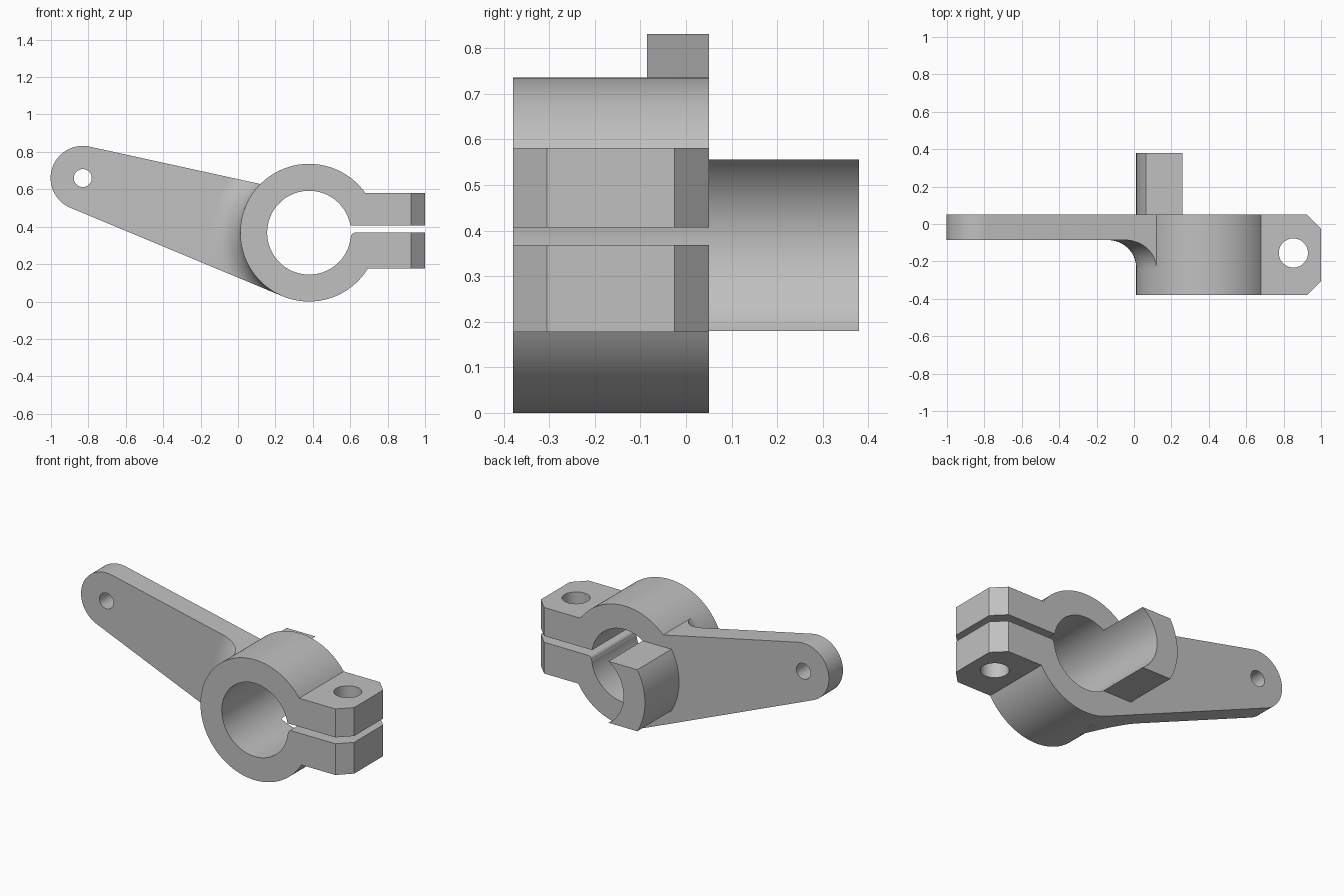
import bpy, bmesh
from math import sin, cos, asin, acos, atan2, hypot, radians, pi, tau

if "Cube" in bpy.data.objects:
    bpy.data.objects.remove(bpy.data.objects["Cube"], do_unlink=True)

# Main dimensions, as (x, z) centres and radii
HUB, HUB_R, BORE_R = (0.38, 0.368), 0.368, 0.224
EYE, EYE_R, PIN_R = (-0.83, 0.66), 0.172, 0.048
FRONT, ARM_FRONT, BACK, TAB_BACK = -0.38, -0.086, 0.05, 0.38
FILLET = 0.15

steel = bpy.data.materials.new("light grey metal")
steel.use_nodes = True
steel.diffuse_color = (0.53, 0.53, 0.53, 1)
steel.node_tree.nodes["Principled BSDF"].inputs["Base Color"].default_value = (0.53, 0.53, 0.53, 1)


def arc(centre, r, a0, a1, n):
    """Points along an arc, both ends included."""
    angles = [a0 + (a1 - a0) * i / n for i in range(n + 1)]
    return [(centre[0] + r * cos(a), centre[1] + r * sin(a)) for a in angles]


def finish(name, bm):
    bmesh.ops.recalc_face_normals(bm, faces=bm.faces)
    mesh = bpy.data.meshes.new(name)
    bm.to_mesh(mesh)
    bm.free()
    mesh.materials.append(steel)
    obj = bpy.data.objects.new(name, mesh)
    bpy.context.collection.objects.link(obj)
    return obj


def extruded(profile, y0, y1):
    """Solid with an (x, z) profile running from y0 to y1."""
    bm = bmesh.new()
    face = bm.faces.new([bm.verts.new((x, y0, z)) for x, z in profile])
    new = bmesh.ops.extrude_face_region(bm, geom=[face])["geom"]
    verts = [v for v in new if isinstance(v, bmesh.types.BMVert)]
    bmesh.ops.translate(bm, verts=verts, vec=(0, y1 - y0, 0))
    return bm


def revolved(profile, n):
    """Ring with an (r, y) profile turned about the hub axis."""
    bm = bmesh.new()
    rings = []
    for i in range(n):
        a = tau * i / n
        rings.append([bm.verts.new((HUB[0] + r * cos(a), y, HUB[1] + r * sin(a)))
                      for r, y in profile])
    m = len(profile)
    for i in range(n):
        p, q = rings[i], rings[(i + 1) % n]
        for j in range(m):
            k = (j + 1) % m
            bm.faces.new((p[j], p[k], q[k], q[j]))
    return bm


def cut(obj, cutter):
    cutter.hide_render = True
    mod = obj.modifiers.new("cut", "BOOLEAN")
    mod.operation, mod.solver, mod.object = "DIFFERENCE", "EXACT", cutter
    bpy.context.view_layer.objects.active = obj
    bpy.ops.object.modifier_apply(modifier=mod.name)
    bpy.data.objects.remove(cutter, do_unlink=True)


# Split clamp: ring and two lugs in one profile
LUG_TOP, LUG_LOW, SLIT_TOP, SLIT_LOW = 0.581, 0.177, 0.407, 0.368
cz = HUB[1]
profile = arc(HUB, HUB_R, asin((LUG_TOP - cz) / HUB_R), tau + asin((LUG_LOW - cz) / HUB_R), 110)
profile += [(1, LUG_LOW), (1, SLIT_LOW)]
profile += arc((0.627, 0.345), 0.023, pi / 2, pi, 8)
profile += arc(HUB, BORE_R, tau - radians(6.5), asin((SLIT_TOP - cz) / BORE_R), 110)
profile += [(1, SLIT_TOP), (1, LUG_TOP)]
bm = extruded(profile, FRONT, BACK)
corners = [e for e in bm.edges
           if all(v.co.x > 0.999 for v in e.verts)
           and abs(e.verts[0].co.y - e.verts[1].co.y) < 0.001]
bmesh.ops.bevel(bm, geom=corners, offset=0.075, segments=1, profile=0.5, affect="EDGES")
clamp = finish("split_clamp", bm)

# Bolt hole through both lugs
bpy.ops.mesh.primitive_cylinder_add(vertices=64, radius=0.078, depth=2, location=(0.852, -0.155, 0.4))
cut(clamp, bpy.context.object)

# Lever arm: round eye, lower edge tangent to the hub, upper edge running into it
dx, dz = EYE[0] - HUB[0], EYE[1] - HUB[1]
low = atan2(dz, dx) + acos((HUB_R - EYE_R) / hypot(dx, dz))
top = radians(135)
meet = (HUB[0] + HUB_R * cos(top), HUB[1] + HUB_R * sin(top))
ex, ez = meet[0] - EYE[0], meet[1] - EYE[1]
eye_top = atan2(ez, ex) + acos(EYE_R / hypot(ex, ez))
profile = arc(EYE, EYE_R, eye_top, low, 48)
profile += arc(HUB, HUB_R, low, low, 1)[:1]
profile += arc(HUB, HUB_R - 0.008, low, top, 40)
profile += [meet]
arm = finish("lever_arm", extruded(profile, -0.3, BACK))

# Thin the arm, leaving a fillet that sweeps round the hub
edge = arc((HUB_R + FILLET, ARM_FRONT - FILLET), FILLET, pi, pi / 2, 20)
ring = [(0.3, -0.6), (0.3, ARM_FRONT - FILLET)] + edge + [(2, ARM_FRONT), (2, -0.6)]
cut(arm, finish("fillet_cutter", revolved(ring, 180)))
cut(arm, finish("pin_cutter", extruded(arc(EYE, PIN_R, 0, tau, 48)[:-1], -1, 1)))

# Rear tab: slice of the ring between two level planes
HALF = 0.188
outer, inner = asin(HALF / HUB_R), asin(HALF / BORE_R)
profile = arc(HUB, HUB_R, pi - outer, pi + outer, 32) + arc(HUB, BORE_R, pi + inner, pi - inner, 40)
tab = finish("rear_tab", extruded(profile, BACK, TAB_BACK))

# Smooth the round surfaces, keep the edges crisp
bpy.ops.object.select_all(action="DESELECT")
for obj in (clamp, arm, tab):
    obj.select_set(True)
bpy.context.view_layer.objects.active = clamp
bpy.ops.object.shade_smooth_by_angle(angle=radians(25))
